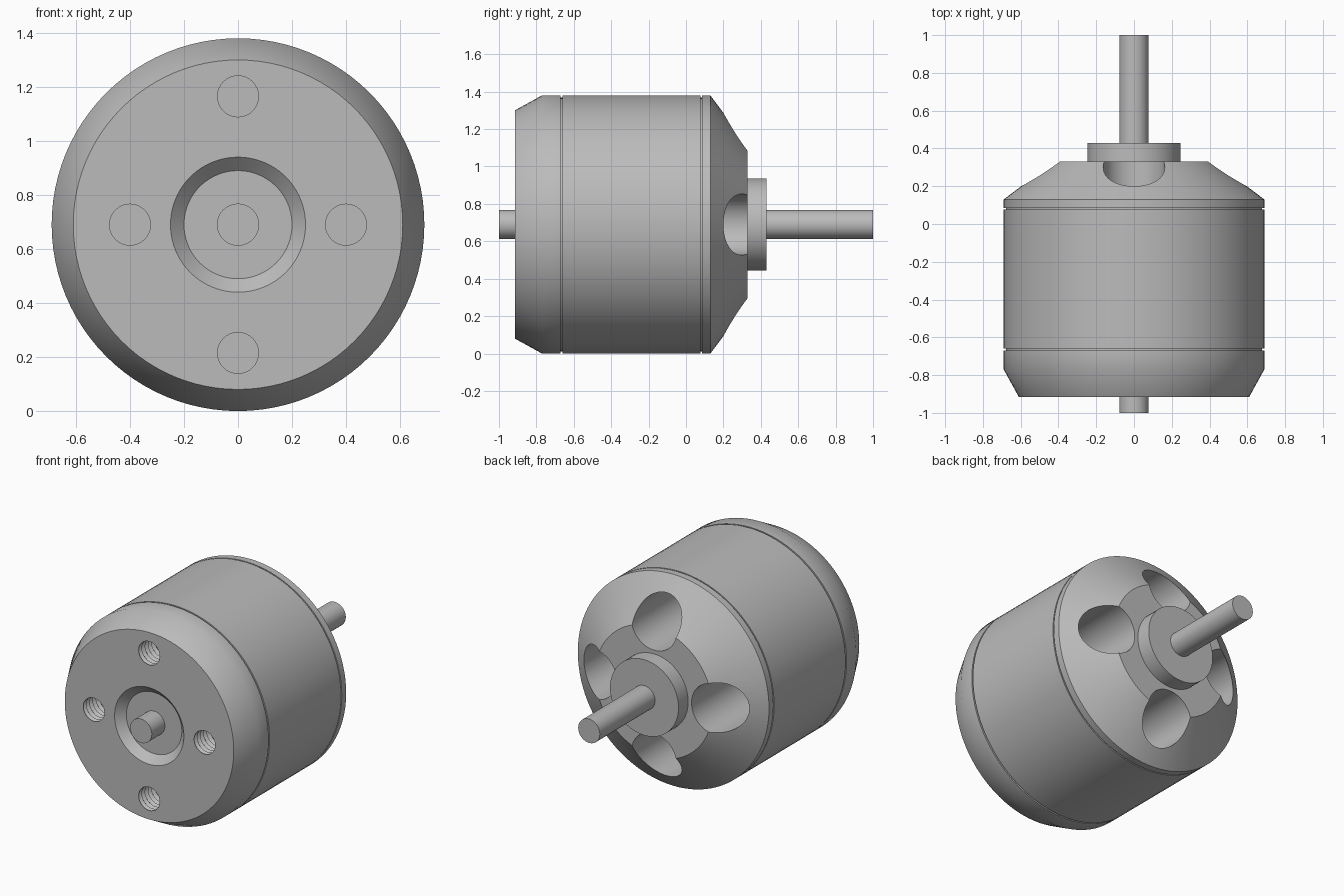
import bpy, bmesh, math
from mathutils import Vector

cube = bpy.data.objects.get("Cube")
if cube:
    bpy.data.objects.remove(cube, do_unlink=True)

R = 0.69                      # body radius, also the height of the axis
NECK = R - 0.012              # radius at the bottom of the seam grooves

metal = bpy.data.materials.new("grey metal")
metal.use_nodes = True
GREY = (0.5, 0.5, 0.5, 1)
metal.diffuse_color = GREY
bsdf = next(n for n in metal.node_tree.nodes if n.type == 'BSDF_PRINCIPLED')
bsdf.inputs["Base Color"].default_value = GREY


def lathe(name, profile, x=0, z=R, sides=96):
    """Revolve (radius, y) points around a y-directed axis and cap both ends."""
    bm = bmesh.new()
    rings = []
    for r, y in profile:
        rings.append([bm.verts.new((x + r * math.cos(a), y, z + r * math.sin(a)))
                      for a in (math.tau * i / sides for i in range(sides))])
    for low, high in zip(rings, rings[1:]):
        for i in range(sides):
            j = (i + 1) % sides
            bm.faces.new((low[i], low[j], high[j], high[i]))
    bm.faces.new(rings[0])
    bm.faces.new(rings[-1])
    bmesh.ops.recalc_face_normals(bm, faces=bm.faces)
    mesh = bpy.data.meshes.new(name)
    bm.to_mesh(mesh)
    bm.free()
    mesh.materials.append(metal)
    obj = bpy.data.objects.new(name, mesh)
    bpy.context.collection.objects.link(obj)
    return obj


def select_only(obj):
    bpy.ops.object.select_all(action='DESELECT')
    obj.select_set(True)
    bpy.context.view_layer.objects.active = obj


def cut(obj, cutters):
    for c in cutters:
        mod = obj.modifiers.new("hole", 'BOOLEAN')
        mod.operation = 'DIFFERENCE'
        mod.solver = 'EXACT'
        mod.object = c
        select_only(obj)
        bpy.ops.object.modifier_apply(modifier=mod.name)


# Front cap: conical recess, flat face, chamfer, seam neck
front_cap = lathe("front_cap", [
    (0.2, -0.865), (0.25, -0.915), (0.61, -0.915), (R, -0.77),
    (R, -0.67), (NECK, -0.67), (NECK, -0.66)])

# Main can
can = lathe("can", [(R, -0.66), (R, 0.077)])

# Back bell: seam neck, short rim, cone
back_bell = lathe("back_bell", [
    (NECK, 0.077), (NECK, 0.085), (R, 0.085), (R, 0.13), (0.424, 0.33)])

# Collar and the two visible shaft ends
collar = lathe("collar", [(0.247, 0.32), (0.247, 0.43)], sides=64)
shaft = lathe("shaft", [(0.078, -1), (0.078, 1)], sides=48)

# Ridged screw holes in the front face
thread = [(0.076, -0.95), (0.076, -0.915)]
for i in range(7):
    y = -0.915 + i * 0.033
    thread += [(0.09, y + 0.016), (0.076, y + 0.033)]
screws = [lathe("screw_cutter", thread, x, R + z, 32)
          for x, z in ((0.4, 0), (-0.4, 0), (0, 0.475), (0, -0.475))]
cut(front_cap, screws)

# Round vents in the back bell, running on into the can
vents = []
for k in range(4):
    d = Vector((math.cos(k * math.pi / 2), math.sin(k * math.pi / 2))) * 0.434
    vents.append(lathe("vent_cutter", [(0.163, -0.15), (0.163, 0.5)], d.x, R + d.y, 64))
cut(back_bell, vents)
cut(can, vents)

for c in screws + vents:
    bpy.data.objects.remove(c, do_unlink=True)

# Smooth shading with crisp edges
for obj in (front_cap, can, back_bell, collar, shaft):
    select_only(obj)
    bpy.ops.object.shade_smooth_by_angle(angle=math.radians(32))
